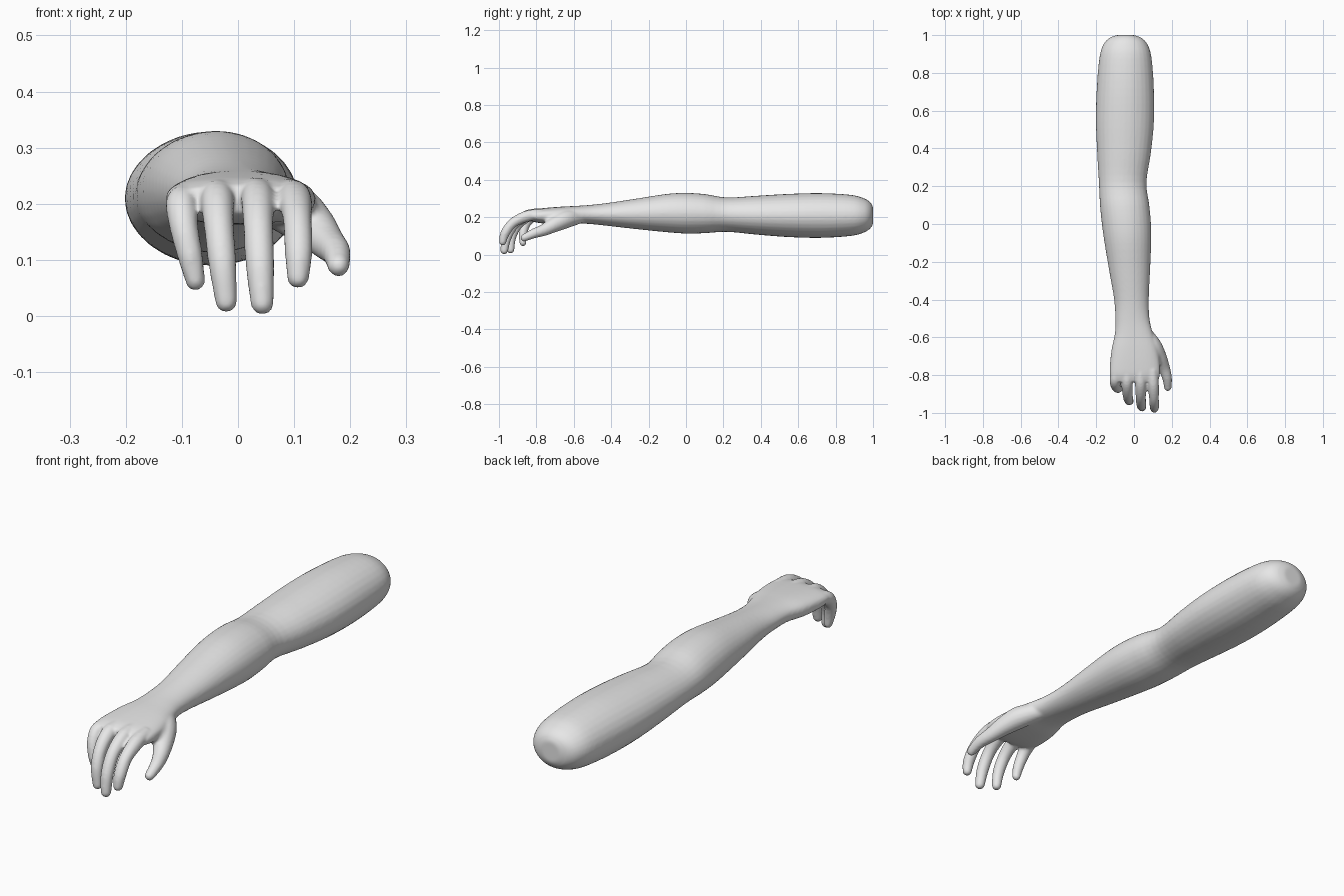
import bpy, bmesh, math
from mathutils import Vector


def resample(pts, steps):
    """Catmull-Rom interpolation of equal-length tuples."""
    p = [pts[0]] + list(pts) + [pts[-1]]
    out = []
    for i in range(1, len(p) - 2):
        for s in range(steps):
            t = s / steps
            out.append([0.5 * (2 * b + (c - a) * t + (2 * a - 5 * b + 4 * c - d) * t * t
                               + (3 * b - a - 3 * c + d) * t ** 3)
                        for a, b, c, d in zip(*p[i - 1:i + 3])])
    return out + [list(pts[-1])]


def skin(bm, rings):
    """Join rings of points into a closed tube."""
    rows = [[bm.verts.new(co) for co in ring] for ring in rings]
    n = len(rows[0])
    for a, b in zip(rows, rows[1:]):
        for i in range(n):
            bm.faces.new((a[i], a[(i + 1) % n], b[(i + 1) % n], b[i]))
    bm.faces.new(rows[0][::-1])
    bm.faces.new(rows[-1])


def limb(bm, sections, steps=4, n=32):
    """Superellipse sections: y, xmin, xmax, zmin, zmax, exponent."""
    rings = []
    for y, x0, x1, z0, z1, e in resample(sections, steps):
        ring = []
        for i in range(n):
            a = math.tau * i / n
            c, s = math.cos(a), math.sin(a)
            ring.append(((x0 + x1) / 2 + (x1 - x0) / 2 * math.copysign(abs(c) ** (2 / e), c), y,
                         (z0 + z1) / 2 + (z1 - z0) / 2 * math.copysign(abs(s) ** (2 / e), s)))
        rings.append(ring)
    skin(bm, rings)


def digit(bm, path, n=16):
    """Round tube along x, y, z, radius points with a domed tip."""
    pts = resample(path, 6)
    centres = [Vector(p[:3]) for p in pts]
    radii = [p[3] for p in pts]
    tip, r = centres[-1], radii[-1]
    end = (centres[-1] - centres[-2]).normalized()
    for k in range(1, 5):
        a = k * math.pi / 9
        centres.append(tip + end * r * math.sin(a))
        radii.append(r * math.cos(a))
    rings = []
    for i, c in enumerate(centres):
        d = (centres[min(i + 1, len(centres) - 1)] - centres[max(i - 1, 0)]).normalized()
        u = (Vector((1, 0, 0)) - d * d.x).normalized()
        v = d.cross(u)
        rings.append([c + radii[i] * (u * math.cos(math.tau * j / n) + v * math.sin(math.tau * j / n))
                      for j in range(n)])
    skin(bm, rings)


bm = bmesh.new()

# upper arm, elbow, forearm, wrist and palm
limb(bm, [
    (1.0, -0.09, 0.0, 0.165, 0.255, 2),
    (0.985, -0.13, 0.04, 0.14, 0.28, 2),
    (0.95, -0.162, 0.072, 0.118, 0.302, 2),
    (0.88, -0.183, 0.093, 0.1, 0.32, 2),
    (0.72, -0.197, 0.105, 0.09, 0.329, 2),
    (0.55, -0.202, 0.106, 0.094, 0.325, 2),
    (0.38, -0.195, 0.09, 0.107, 0.315, 2),
    (0.22, -0.186, 0.066, 0.122, 0.306, 2),
    (0.1, -0.18, 0.081, 0.115, 0.324, 2),
    (0.0, -0.17, 0.09, 0.113, 0.33, 2),
    (-0.1, -0.156, 0.091, 0.12, 0.325, 2),
    (-0.25, -0.131, 0.085, 0.135, 0.302, 2),
    (-0.4, -0.105, 0.078, 0.152, 0.279, 2),
    (-0.5, -0.099, 0.082, 0.163, 0.267, 2.1),
    (-0.58, -0.101, 0.1, 0.167, 0.261, 2.3),
    (-0.66, -0.118, 0.125, 0.163, 0.257, 2.5),
    (-0.74, -0.127, 0.137, 0.165, 0.251, 2.6),
    (-0.8, -0.128, 0.137, 0.172, 0.244, 2.6),
    (-0.835, -0.118, 0.126, 0.182, 0.232, 2.4)])

# fingers: little, ring, middle, index
fingers = [
    [(-0.092, -0.77, 0.21, 0.026), (-0.1, -0.825, 0.2, 0.029), (-0.097, -0.858, 0.162, 0.026),
     (-0.086, -0.872, 0.11, 0.023), (-0.076, -0.872, 0.063, 0.018)],
    [(-0.035, -0.77, 0.217, 0.028), (-0.037, -0.84, 0.208, 0.03), (-0.034, -0.9, 0.16, 0.027),
     (-0.028, -0.932, 0.095, 0.025), (-0.021, -0.938, 0.026, 0.02)],
    [(0.033, -0.77, 0.22, 0.028), (0.035, -0.845, 0.21, 0.03), (0.036, -0.915, 0.165, 0.027),
     (0.039, -0.957, 0.095, 0.026), (0.043, -0.972, 0.023, 0.021)],
    [(0.096, -0.77, 0.217, 0.028), (0.102, -0.85, 0.206, 0.03), (0.106, -0.925, 0.17, 0.026),
     (0.108, -0.967, 0.115, 0.025), (0.107, -0.98, 0.069, 0.02)]]
for path in fingers:
    digit(bm, path)

# thumb with its fleshy base, and the web joining it to the palm
digit(bm, [(0.045, -0.56, 0.205, 0.036), (0.095, -0.64, 0.19, 0.048), (0.13, -0.7, 0.163, 0.042),
           (0.158, -0.76, 0.132, 0.032), (0.175, -0.815, 0.113, 0.026), (0.179, -0.865, 0.09, 0.02)])
digit(bm, [(0.06, -0.62, 0.2, 0.04), (0.1, -0.68, 0.192, 0.042), (0.112, -0.73, 0.19, 0.03)])

bmesh.ops.recalc_face_normals(bm, faces=bm.faces)
mesh = bpy.data.meshes.new("arm")
bm.to_mesh(mesh)
bm.free()
arm = bpy.data.objects.new("arm", mesh)
bpy.context.collection.objects.link(arm)

mat = bpy.data.materials.new("light grey")
mat.diffuse_color = (0.8, 0.8, 0.8, 1)
mesh.materials.append(mat)

# fuse the parts into one smooth skin
remesh = arm.modifiers.new("fuse", "REMESH")
remesh.mode = "VOXEL"
remesh.voxel_size = 0.006
remesh.use_smooth_shade = True
soften = arm.modifiers.new("soften", "SMOOTH")
soften.factor = 0.5
soften.iterations = 6
